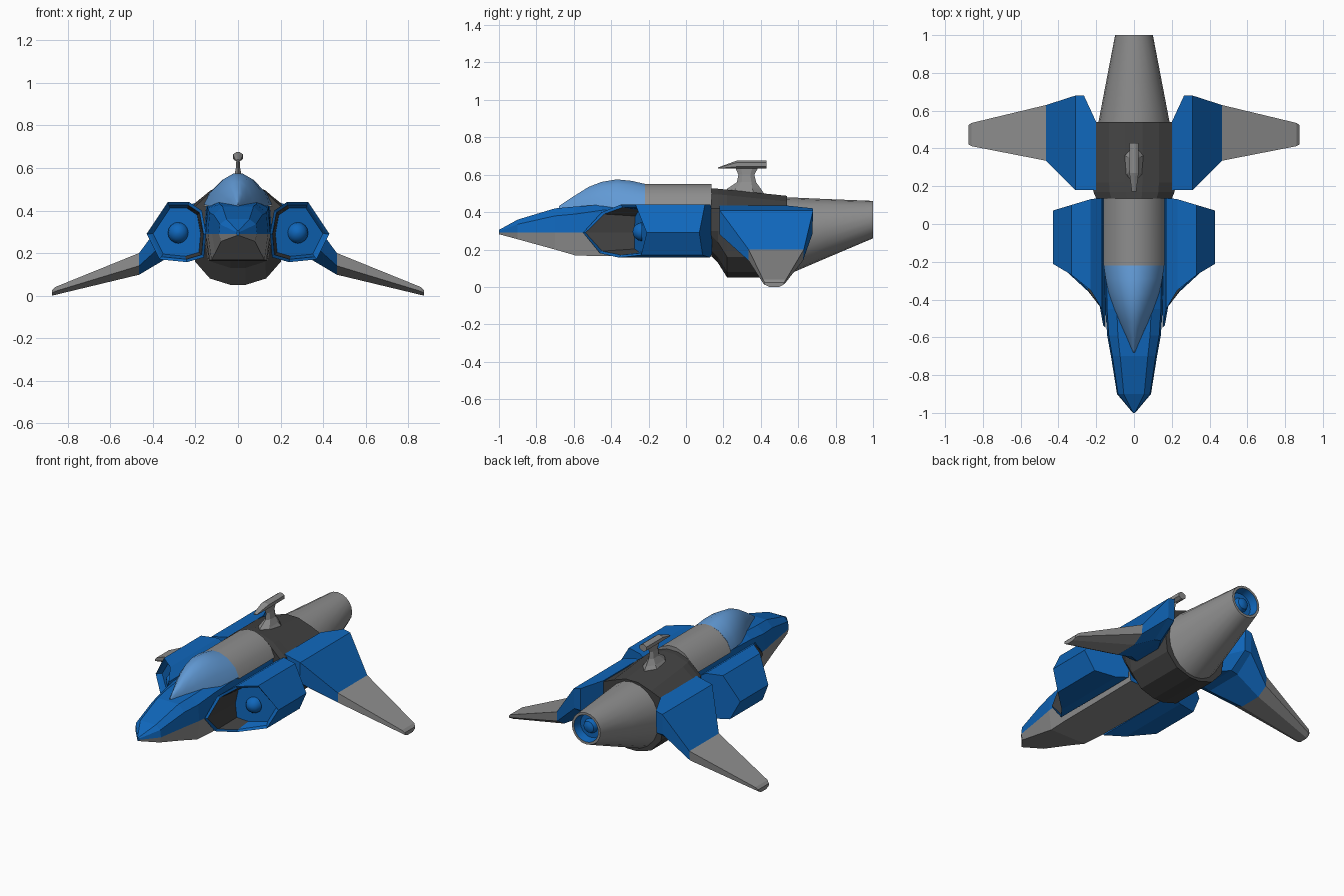
import bpy, bmesh, math
from mathutils import Vector

if "Cube" in bpy.data.objects:
    bpy.data.objects.remove(bpy.data.objects["Cube"])


def mat(name, r, g, b):
    m = bpy.data.materials.new(name)
    m.diffuse_color = (r, g, b, 1)
    m.use_nodes = True
    m.node_tree.nodes["Principled BSDF"].inputs["Base Color"].default_value = m.diffuse_color
    return m


BLUE = mat("blue", 0.005, 0.135, 0.50)
GREY = mat("grey", 0.27, 0.27, 0.27)
DARK = mat("dark_grey", 0.055, 0.055, 0.055)
GLASS = mat("canopy_blue", 0.12, 0.32, 0.66)


def loft(name, rings, mats, rule=None, mirror=False, smooth=0):
    """Skin rings of equal point count; rule(centre, segment) gives the material index."""
    bm = bmesh.new()
    vs = [[bm.verts.new(p) for p in r] for r in rings]
    n = len(vs[0])
    faces = []
    for s in range(len(vs) - 1):
        for i in range(n):
            j = (i + 1) % n
            faces.append((bm.faces.new((vs[s][i], vs[s][j], vs[s + 1][j], vs[s + 1][i])), s))
    faces.append((bm.faces.new(vs[0]), -1))
    faces.append((bm.faces.new(vs[-1]), len(vs) - 1))
    if rule:
        for f, s in faces:
            f.material_index = rule(f.calc_center_median(), s)
    bmesh.ops.recalc_face_normals(bm, faces=bm.faces)
    me = bpy.data.meshes.new(name)
    bm.to_mesh(me)
    bm.free()
    for m in mats:
        me.materials.append(m)
    ob = bpy.data.objects.new(name, me)
    bpy.context.collection.objects.link(ob)
    if smooth:
        bpy.ops.object.select_all(action='DESELECT')
        ob.select_set(True)
        bpy.context.view_layer.objects.active = ob
        bpy.ops.object.shade_smooth_by_angle(angle=math.radians(smooth))
    if mirror:
        ob.modifiers.new("Mirror", 'MIRROR').use_axis[0] = True
    return ob


def sym(y, half):
    """Symmetric ring at y from right-side (x, z) points, bottom to top."""
    return [(x, y, z) for x, z in half] + [(-x, y, z) for x, z in reversed(half)]


def circle(cx, y, cz, rx, rz, n=16):
    return [(cx + rx * math.cos(2 * math.pi * i / n), y,
             cz + rz * math.sin(2 * math.pi * i / n)) for i in range(n)]


# Front fuselage: blue above the chine, grey belly  (y, half width, bottom, chine, shoulder, top)
body = [(-1.0, 0.006, 0.282, 0.29, 0.298, 0.305), (-0.9, 0.09, 0.255, 0.29, 0.335, 0.36),
        (-0.7, 0.122, 0.2, 0.29, 0.38, 0.42), (-0.59, 0.142, 0.168, 0.29, 0.39, 0.43),
        (-0.45, 0.152, 0.165, 0.29, 0.41, 0.44), (-0.25, 0.155, 0.163, 0.29, 0.42, 0.45),
        (0.14, 0.16, 0.163, 0.29, 0.42, 0.45)]
loft("front_fuselage",
     [sym(y, [(w * 0.88, b), (w, c), (w * 0.94, s), (w * 0.6, t)]) for y, w, b, c, s, t in body],
     [BLUE, GREY], lambda c, s: 1 if c.z < 0.285 and s >= 0 else 0)


# Canopy and the fairing behind it
def arch(y, w, base, top):
    h = top - base
    return sym(y, [(w, base), (w * 0.84, base + h * 0.45), (w * 0.5, base + h * 0.83),
                   (w * 0.15, top)])


loft("canopy", [arch(-0.68, 0.006, 0.41, 0.432), arch(-0.6, 0.042, 0.41, 0.485),
                arch(-0.52, 0.08, 0.41, 0.535), arch(-0.45, 0.108, 0.415, 0.562),
                arch(-0.37, 0.132, 0.42, 0.575), arch(-0.29, 0.15, 0.425, 0.567),
                arch(-0.22, 0.16, 0.43, 0.551)], [GLASS], smooth=40)
loft("canopy_fairing", [arch(-0.22, 0.162, 0.42, 0.551), arch(0.135, 0.162, 0.42, 0.55)],
     [GREY], smooth=40)

# Air intake pods: lip points (x, z, front y)
lip = [(0.15, 0.29, -0.55), (0.17, 0.40, -0.45), (0.23, 0.44, -0.35), (0.33, 0.44, -0.27),
       (0.43, 0.29, -0.21), (0.37, 0.17, -0.24), (0.24, 0.157, -0.36), (0.16, 0.18, -0.46)]


def inset(x, z, k):
    return 0.28 + (x - 0.28) * k, 0.295 + (z - 0.295) * k


back, outer, inner, plate = [], [], [], []
for x, z, y in lip:
    back.append((x, 0.14 - max(0, x - 0.2) * 0.3, z))
    outer.append((x, y, z))
    ix, iz = inset(x, z, 0.9)
    inner.append((ix, y + 0.012, iz))
    ix, iz = inset(x, z, 0.8)
    plate.append((ix, -0.28 + 0.4 * (ix - 0.17), iz))
loft("intake_pod", [back, outer, inner, plate], [BLUE, DARK],
     lambda c, s: 1 if s == 2 and c.x < 0.22 else 0, mirror=True)

# Rounded hub in each intake
loft("intake_hub", [circle(0.28, -0.235 - 0.05 * math.sin(a), 0.295,
                           0.05 * math.cos(a), 0.05 * math.cos(a))
                    for a in (0, 0.4, 0.8, 1.2, 1.5)], [BLUE], mirror=True, smooth=50)


# Dark centre section
def hull(y, w, bot, top):
    return sym(y, [(0.035, bot), (w * 0.6, bot + 0.03), (w * 0.92, bot + 0.11), (w, 0.30),
                   (w, 0.42), (w * 0.6, top - 0.03), (w * 0.2, top)])


loft("centre_section", [hull(0.135, 0.2, 0.165, 0.525), hull(0.17, 0.215, 0.13, 0.525),
                        hull(0.22, 0.22, 0.05, 0.52), hull(0.54, 0.22, 0.05, 0.487)], [DARK])

# Tail cone with recessed blue nozzle
loft("tail_cone", [circle(0, 0.53, 0.27, 0.19, 0.21, 20), circle(0, 0.75, 0.312, 0.148, 0.158, 20),
                   circle(0, 1.0, 0.36, 0.1, 0.1, 20), circle(0, 1.0, 0.36, 0.085, 0.085, 20),
                   circle(0, 0.95, 0.36, 0.075, 0.075, 20), circle(0, 0.95, 0.36, 0.045, 0.045, 20),
                   circle(0, 0.975, 0.36, 0.035, 0.035, 20), circle(0, 0.985, 0.36, 0.015, 0.015, 20)],
     [GREY, BLUE], lambda c, s: 1 if s >= 3 else 0, smooth=35)


# Wings: hexagonal sections (x, front y, rear y, top, edge, bottom)
def rib(x, f, r, t, e, b):
    d = (r - f) * 0.25
    return [(x, f, t), (x, r, t), (x, r - 0.005, e), (x, r - d, b), (x, f + d, b), (x, f, e)]


joint = rib(0.465, 0.335, 0.63, 0.2, 0.14, 0.098)
loft("wing_root", [rib(0.2, 0.18, 0.54, 0.435, 0.28, 0.21), rib(0.265, 0.18, 0.68, 0.42, 0.28, 0.2),
                   rib(0.31, 0.18, 0.68, 0.41, 0.28, 0.19), joint], [BLUE], mirror=True)
loft("wing_tip", [joint, rib(0.86, 0.412, 0.535, 0.04, 0.02, 0.003),
                  rib(0.875, 0.42, 0.525, 0.025, 0.012, 0.0)], [GREY], mirror=True)


# Dorsal pylon and its pod
def blade(z, f, r, w):
    d = (r - f) * 0.25
    return [(0, f, z), (w, f + d, z), (w, r - d, z), (0, r, z), (-w, r - d, z), (-w, f + d, z)]


loft("dorsal_pylon", [blade(0.495, 0.2, 0.42, 0.055), blade(0.525, 0.22, 0.4, 0.035),
                      blade(0.56, 0.272, 0.375, 0.018), blade(0.6, 0.28, 0.365, 0.01),
                      blade(0.635, 0.265, 0.385, 0.008)], [GREY])


def hexagon(y, z0, z1, w):
    m, q = (z0 + z1) / 2, (z1 - z0) * 0.25
    return sym(y, [(w * 0.3, z0), (w, m - q), (w, m + q), (w * 0.3, z1)])


loft("dorsal_pod", [hexagon(0.172, 0.632, 0.639, 0.012), hexagon(0.27, 0.632, 0.675, 0.024),
                    hexagon(0.43, 0.632, 0.675, 0.024)], [GREY])
